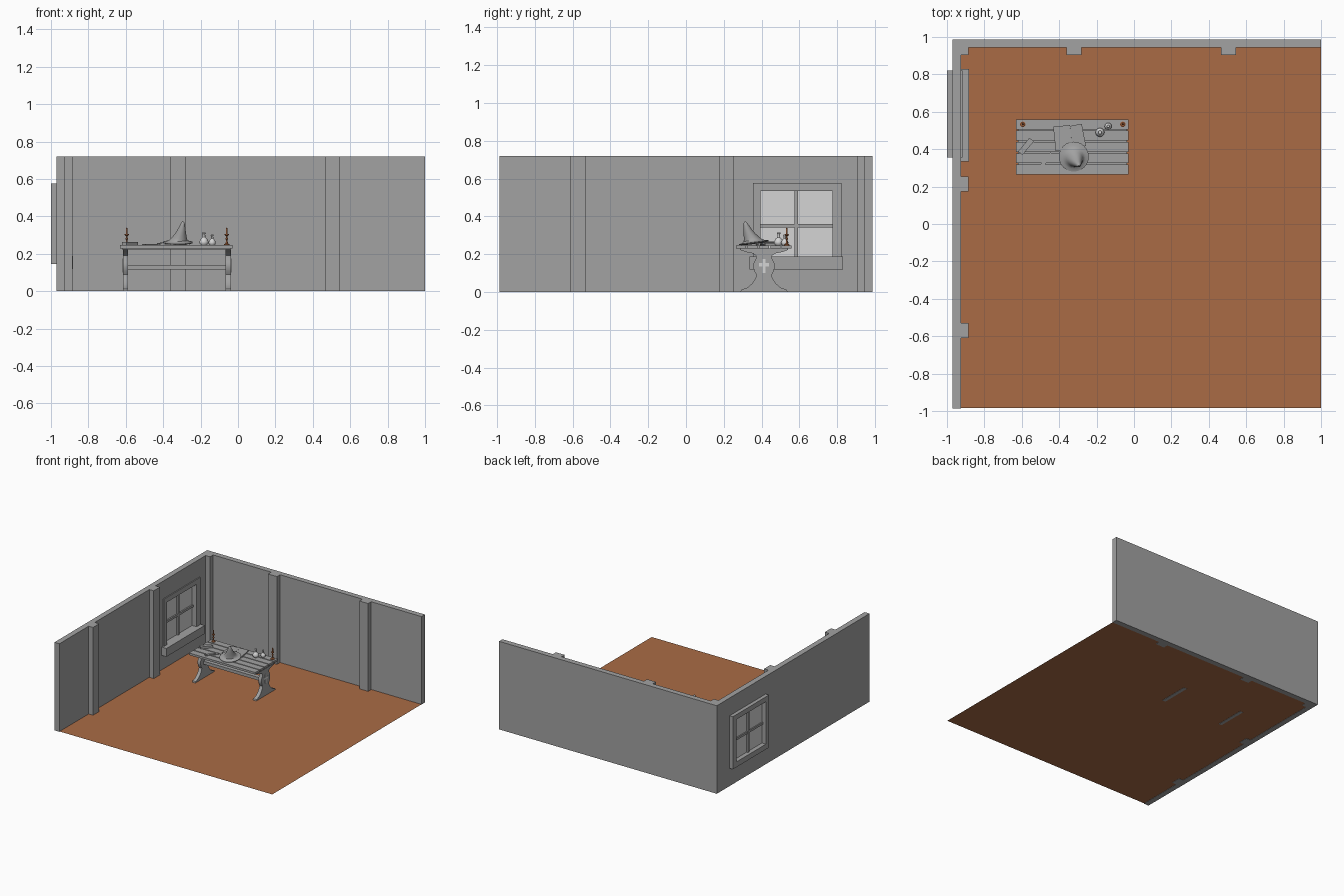
import bpy, bmesh, math
from mathutils import Matrix, Vector

if "Cube" in bpy.data.objects:
    bpy.data.objects.remove(bpy.data.objects["Cube"])


def material(name, rgb):
    m = bpy.data.materials.new(name)
    m.diffuse_color = (*rgb, 1)
    m.use_nodes = True
    m.node_tree.nodes["Principled BSDF"].inputs["Base Color"].default_value = m.diffuse_color
    return m


GREY = material("plain_grey", (0.36, 0.36, 0.36))
PALE = material("pale_glass", (0.66, 0.66, 0.66))
FLOOR = material("brown_floor", (0.40, 0.148, 0.06))
COPPER = material("copper", (0.42, 0.14, 0.05))


def finish(name, bm, mat, smooth=False):
    bmesh.ops.recalc_face_normals(bm, faces=bm.faces)
    me = bpy.data.meshes.new(name)
    bm.to_mesh(me)
    bm.free()
    ob = bpy.data.objects.new(name, me)
    bpy.context.collection.objects.link(ob)
    me.materials.append(mat)
    if smooth:
        bpy.ops.object.select_all(action='DESELECT')
        ob.select_set(True)
        bpy.context.view_layer.objects.active = ob
        bpy.ops.object.shade_smooth_by_angle(angle=math.radians(40))
    return ob


def box(name, x, y, z, mat=GREY, turn=0, tilt=0):
    """Box from (min, max) ranges, optionally turned about z and tilted about y."""
    bm = bmesh.new()
    bmesh.ops.create_cube(bm, size=1)
    c = Vector([(a + b) / 2 for a, b in (x, y, z)])
    s = [b - a for a, b in (x, y, z)]
    m = (Matrix.Translation(c) @ Matrix.Rotation(math.radians(turn), 4, 'Z')
         @ Matrix.Rotation(math.radians(tilt), 4, 'Y') @ Matrix.Diagonal((*s, 1)))
    bm.transform(m)
    return finish(name, bm, mat)


def lathe(name, rings, x, y, mat, n=12, slope=0.0):
    """Stack of rings (radius, z, dx, dy); slope tips the shape up towards +y."""
    bm = bmesh.new()
    loops = []
    for r, z, dx, dy in rings:
        loop = []
        for i in range(n):
            a = 2 * math.pi * i / n
            px, py = dx + r * math.cos(a), dy + r * math.sin(a)
            loop.append(bm.verts.new((x + px, y + py, z + slope * (py - dy))))
        loops.append(loop)
    for lo, hi in zip(loops, loops[1:]):
        for i in range(n):
            j = (i + 1) % n
            bm.faces.new((lo[i], lo[j], hi[j], hi[i]))
    bm.faces.new(loops[0])
    bm.faces.new(loops[-1])
    return finish(name, bm, mat, True)


def extrude_x(name, outline, x0, x1, mat):
    """Outline of (y, z) points extruded along x."""
    bm = bmesh.new()
    f = bm.faces.new([bm.verts.new((x0, y, z)) for y, z in outline])
    new = bmesh.ops.extrude_face_region(bm, geom=[f])["geom"]
    bmesh.ops.translate(bm, vec=(x1 - x0, 0, 0),
                        verts=[v for v in new if isinstance(v, bmesh.types.BMVert)])
    return finish(name, bm, mat, True)


# Floor
bm = bmesh.new()
bm.faces.new([bm.verts.new(p) for p in
              ((-.926, -.985, .002), (1, -.985, .002), (1, .945, .002), (-.926, .945, .002))])
finish("floor", bm, FLOOR)

# Walls, the left one with a window opening
H = 0.72
box("back_wall", (-.925, 1), (.943, .987), (0, H))
left = box("left_wall", (-.97, -.925), (-.987, .987), (0, H))
cutter = box("window_cutter", (-1.1, -.8), (.385, .785), (.17, .55))
cutter.hide_render = True
mod = left.modifiers.new("opening", 'BOOLEAN')
mod.operation, mod.solver, mod.object = 'DIFFERENCE', 'EXACT', cutter
bpy.context.view_layer.objects.active = left
bpy.ops.object.modifier_apply(modifier=mod.name)
bpy.data.objects.remove(cutter)

# Wall posts
box("corner_post", (-.925, -.885), (.903, .943), (0, H))
for i, x in enumerate((-.36, .465)):
    box(f"back_post_{i}", (x, x + .08), (.903, .943), (0, H))
for i, y in enumerate((-.61, .175)):
    box(f"left_post_{i}", (-.925, -.885), (y, y + .08), (0, H))

# Window frame, glazing bars, glass and sill
for side, (a, b) in {"front": (.355, .395), "rear": (.775, .822)}.items():
    box(f"window_jamb_{side}", (-1, -.917), (a, b), (.145, .575))
box("window_head", (-1, -.917), (.395, .775), (.535, .575))
box("window_bottom_rail", (-1, -.917), (.395, .775), (.145, .188))
box("window_bar_upright", (-.975, -.945), (.575, .592), (.188, .535))
box("window_bar_level", (-.973, -.947), (.395, .775), (.342, .36))
box("window_glass", (-.964, -.958), (.395, .775), (.188, .535), PALE)
box("window_sill", (-.925, -.882), (.335, .83), (.12, .188))

# Table top of five planks
CY = .4125
for i in range(5):
    y = .265 + i * .0602
    box(f"table_plank_{i}", (-.63, -.03), (y, y + .053), (.229, .246))
box("table_underboard", (-.62, -.04), (.285, .54), (.222, .2295))

# Shaped table legs with a pale cross on the outer face
half = [(.125, 0), (.12, .012), (.09, .022), (.062, .045), (.044, .075), (.04, .09),
        (.05, .108), (.057, .13), (.054, .155), (.042, .178), (.042, .192), (.058, .204),
        (.095, .211), (.125, .222)]
outline = [(CY + w, z) for w, z in half] + [(CY - w, z) for w, z in reversed(half)]
cross = [(.008, .10), (.008, .135), (.026, .135), (.026, .153), (.008, .153), (.008, .175)]
cross = [(CY + w, z) for w, z in cross] + [(CY - w, z) for w, z in reversed(cross)]
for side, x0, x1, face, d in (("left", -.615, -.588, -.615, -.002),
                              ("right", -.066, -.037, -.037, .002)):
    extrude_x(f"table_leg_{side}", outline, x0, x1, GREY)
    extrude_x(f"leg_cross_{side}", cross, face, face + d, PALE)
box("table_stretcher", (-.59, -.064), (CY - .018, CY + .018), (.115, .14))

# Candlesticks
stick = [(.015, .246), (.015, .251), (.006, .256), (.004, .275), (.008, .28), (.004, .286),
         (.005, .296), (.012, .301), (.012, .305), (.005, .306), (.005, .332), (.001, .342)]
for side, x in (("left", -.595), ("right", -.06)):
    lathe(f"candlestick_{side}", [(r, z, 0, 0) for r, z in stick], x, .533, COPPER)

# Glass bottles
flask = [(.6, 0), (.95, .12), (1, .28), (.75, .48), (.32, .62), (.28, .85), (.42, .92), (.38, 1)]
for name, x, y, r, h in (("large_bottle", -.182, .49, .024, .069),
                         ("small_bottle", -.138, .522, .019, .058)):
    lathe(name, [(r * a, .246 + h * b, 0, 0) for a, b in flask], x, y, PALE)

# Open book and rolled notes
box("book_left_page", (-.425, -.335), (.395, .525), (.25, .262), turn=6, tilt=-5)
box("book_right_page", (-.342, -.268), (.41, .53), (.25, .262), turn=11, tilt=5)
box("closed_notebook", (-.625, -.53), (.4, .43), (.246, .264), turn=50)
box("folded_note", (-.525, -.42), (.327, .347), (.246, .253), turn=51)

# Pointed hat with a bent tip, resting partly on the book
hat = [(.048, .254, 0, 0), (.080, .259, 0, 0), (.080, .263, 0, 0), (.062, .266, 0, -.002),
       (.049, .273, .003, -.006), (.040, .287, .008, -.014), (.031, .305, .014, -.024),
       (.022, .328, .02, -.034), (.014, .352, .025, -.042), (.009, .366, .027, -.046),
       (.002, .374, .027, -.048)]
lathe("pointed_hat", hat, -.322, .36, GREY, 24, .13)
